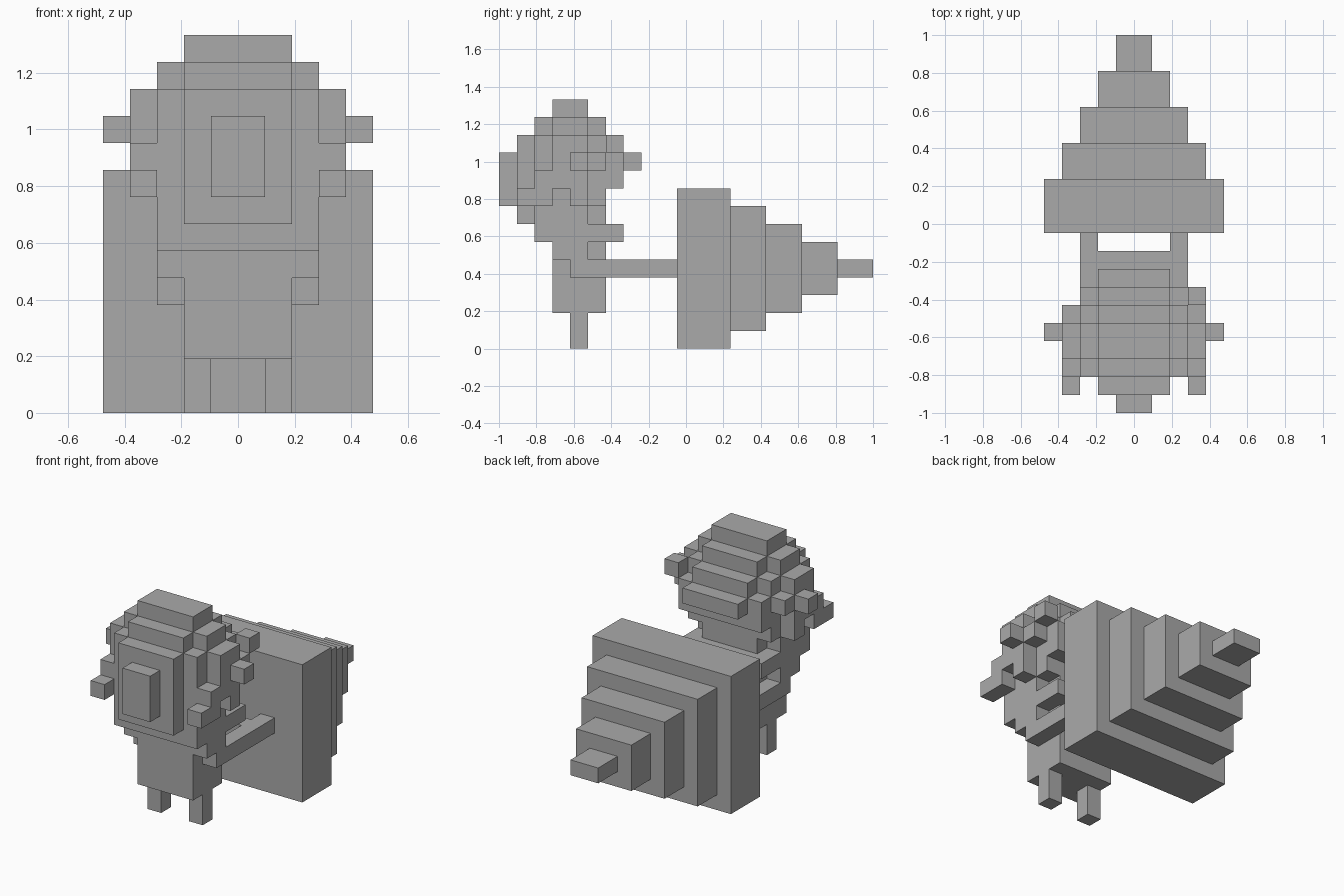
import bpy

U = 2 / 21          # edge of one block
MID = 10.5          # blocks from the front to the centre

if "Cube" in bpy.data.objects:
    bpy.data.objects.remove(bpy.data.objects["Cube"], do_unlink=True)

grey = bpy.data.materials.new("plain_grey")
grey.use_nodes = True
COLOUR = (0.4, 0.4, 0.4, 1)
grey.diffuse_color = COLOUR
grey.node_tree.nodes["Principled BSDF"].inputs["Base Color"].default_value = COLOUR


def block(name, x, y, z):
    """Box from ranges counted in blocks, y from the front and z from the ground."""
    bpy.ops.mesh.primitive_cube_add(size=1)
    obj = bpy.context.object
    obj.name = name
    spans = (x, (y[0] - MID, y[1] - MID), z)
    for v in obj.data.vertices:
        v.co = [U * (a + (b - a) * (c + 0.5)) for c, (a, b) in zip(v.co, spans)]
    obj.data.materials.append(grey)
    return obj


def centred(name, half, y, z):
    return block(name, (-half, half), y, z)


def pair(name, x, y, z):
    block("left_" + name, x, y, z)
    block("right_" + name, (-x[1], -x[0]), y, z)


# Stepped rear body, shrinking toward the back
centred("rear_tier", 5, (10, 13), (0, 9))
for i in range(1, 5):
    centred("rear_tier", 5 - i, (11 + 2 * i, 13 + 2 * i), (i, 9 - i))

# Torso, legs, shoulders, arms and the bar between them
centred("torso", 2, (3, 6), (2, 8))
pair("leg", (1, 2), (4, 5), (0, 2))
centred("shoulders", 3, (3, 5), (5, 6))
pair("arm", (2, 3), (4, 10), (4, 5))
centred("crossbar", 2, (8, 9), (4, 5))

# Head core
centred("jaw", 3, (2, 5), (6, 8))
centred("neck_back", 3, (5, 7), (6, 7))
centred("head", 3, (2, 6), (8, 12))
centred("head_upper", 3, (3, 5), (12, 13))
centred("head_upper_middle", 2, (2, 6), (12, 13))
centred("crown", 2, (3, 5), (13, 14))

# Face plates
centred("face", 2, (1, 2), (7, 12))
centred("muzzle", 1, (0, 1), (8, 11))

# Back of the head
centred("head_back", 3, (6, 7), (9, 11))
centred("head_back_upper", 2, (6, 7), (11, 12))
centred("head_back_knob", 2, (7, 8), (10, 11))

# Curled side pieces
pair("curl_tip", (3, 4), (1, 2), (8, 9))
pair("curl_front", (3, 4), (2, 3), (8, 10))
pair("curl_middle", (3, 4), (3, 4), (9, 12))
pair("curl_back", (3, 4), (4, 5), (8, 12))
pair("curl_end", (3, 4), (5, 6), (10, 11))
pair("side_knob", (4, 5), (4, 5), (10, 11))
block("left_rear_knob", (3, 4), (6, 7), (11, 12))
